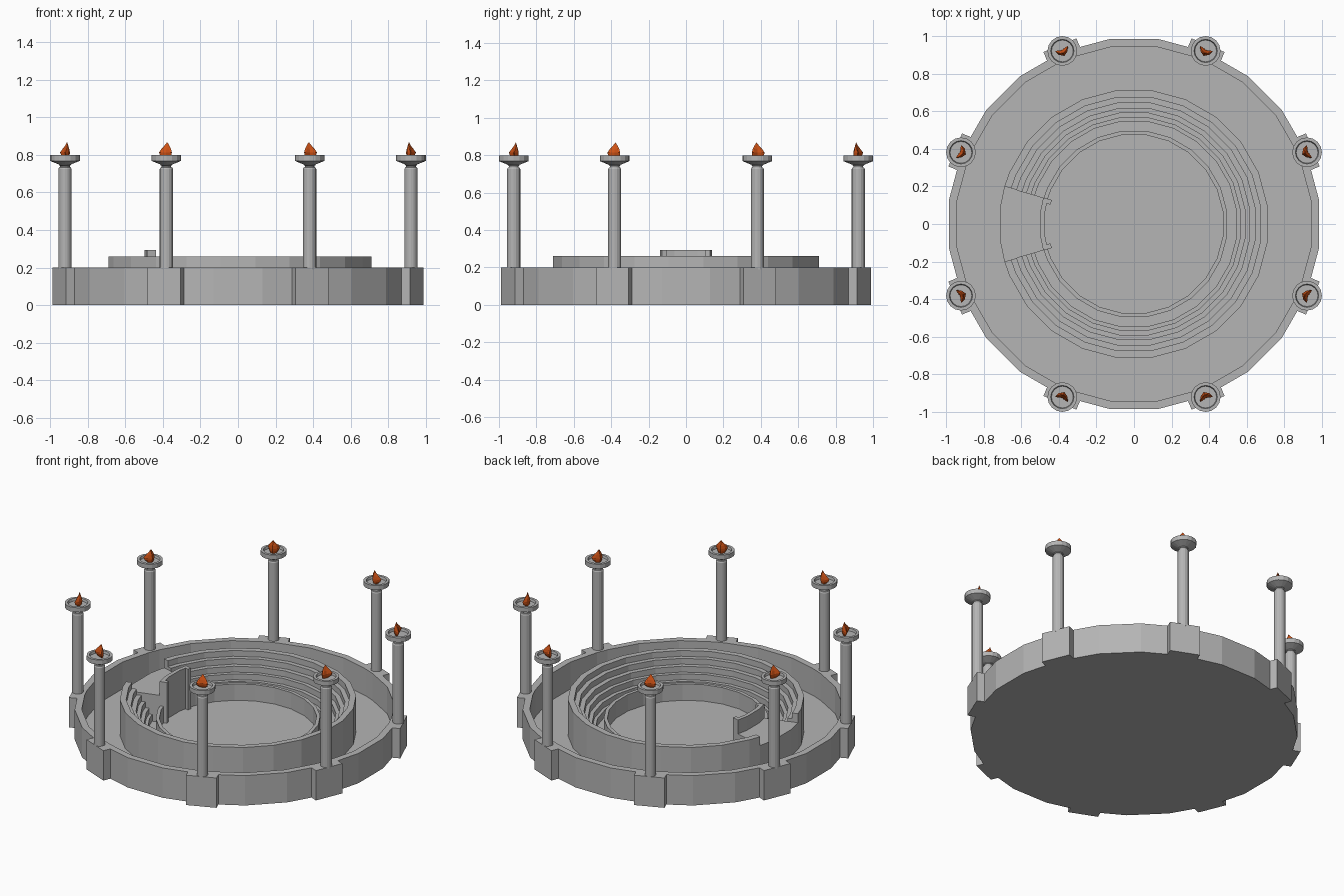
import bpy, bmesh, math
from mathutils import Matrix

if "Cube" in bpy.data.objects:
    bpy.data.objects.remove(bpy.data.objects["Cube"])

def material(name, rgb):
    m = bpy.data.materials.new(name)
    m.diffuse_color = (*rgb, 1)
    m.use_nodes = True
    m.node_tree.nodes["Principled BSDF"].inputs["Base Color"].default_value = m.diffuse_color
    return m

STONE = material("grey stone", (0.46, 0.46, 0.46))
FIRE = material("orange flame", (0.62, 0.085, 0.008))

def finish(name, bm, mat):
    bmesh.ops.remove_doubles(bm, verts=bm.verts, dist=1e-5)
    bmesh.ops.recalc_face_normals(bm, faces=bm.faces)
    me = bpy.data.meshes.new(name)
    bm.to_mesh(me)
    bm.free()
    me.materials.append(mat)
    ob = bpy.data.objects.new(name, me)
    bpy.context.collection.objects.link(ob)
    return ob

def revolve(name, profile, angles, full, wrap, mat=STONE):
    """Sweep (r, z) points round the z axis through a list of angles in degrees."""
    bm = bmesh.new()
    rows = [[bm.verts.new((r * math.cos(math.radians(a)), r * math.sin(math.radians(a)), z))
             for r, z in profile] for a in angles]
    n, k = len(rows), len(profile)
    for i in range(n if full else n - 1):
        a, b = rows[i], rows[(i + 1) % n]
        for j in range(k if wrap else k - 1):
            l = (j + 1) % k
            if profile[j][0] == 0:
                bm.faces.new((a[j], b[l], a[l]))
            elif profile[l][0] == 0:
                bm.faces.new((a[j], b[j], a[l]))
            else:
                bm.faces.new((a[j], b[j], b[l], a[l]))
    if not full:
        bm.faces.new(rows[0])
        bm.faces.new(rows[-1])
    return finish(name, bm, mat)

def box(name, size, centre, angle, mat=STONE):
    bm = bmesh.new()
    bmesh.ops.create_cube(bm, size=1)
    bm.transform(Matrix.Rotation(angle, 4, 'Z') @ Matrix.Translation(centre) @ Matrix.Diagonal((*size, 1)))
    return finish(name, bm, mat)

ring24 = [7.5 + 15 * i for i in range(24)]
FLOOR = 0.02
GAP = 16.2

# Round base with raised outer rim
revolve("base", [(0, 0), (0.993, 0), (0.993, 0.2), (0.95, 0.2), (0.95, FLOOR), (0, FLOOR)],
        ring24, True, False)

# Tiered seating, open at the -x side
seat_angles = [-180 + GAP] + [-157.5 + 15 * i for i in range(22)] + [180 - GAP]
radii = [0.55, 0.57, 0.595, 0.62, 0.65, 0.68]
tiers = [(0.718, 0.01), (0.718, 0.26)]
z = 0.26
for r in reversed(radii):
    tiers.append((r, z))
    z = max(z - 0.039, 0.01)
    tiers.append((r, z if r > 0.55 else 0.01))
revolve("seating", tiers, seat_angles, False, True)

# Low wall round the arena
revolve("arena_wall", [(0.5, 0.01), (0.5, 0.13), (0.478, 0.13), (0.478, 0.01)],
        seat_angles, False, True)

# Tribune platform in the opening, with its tall front panel and end posts
gap_angles = [180 - GAP, 172.5, 187.5, 180 + GAP]
revolve("tribune", [(0.718, 0.01), (0.718, 0.2), (0.49, 0.2), (0.49, 0.01)], gap_angles, False, True)
revolve("tribune_panel", [(0.503, 0.01), (0.503, 0.293), (0.478, 0.293), (0.478, 0.01)],
        gap_angles, False, True)
for s in (-1, 1):
    box("tribune_post", (0.045, 0.026, 0.283), (0.478, 0, 0.1515), math.radians(180 + s * (GAP - 1.5)))

# Eight piers, columns, fire bowls and flames
col = [(0, 0.19), (0.035, 0.19), (0.035, 0.725), (0.031, 0.733), (0.026, 0.735), (0.026, 0.742),
       (0.031, 0.745), (0.031, 0.75), (0, 0.75)]
bowl = [(0, 0.742), (0.03, 0.748), (0.079, 0.768), (0.079, 0.798), (0.062, 0.798), (0.058, 0.782), (0, 0.782)]
round16 = [22.5 * i for i in range(16)]
flame_rows = [(0.78, 0.018), (0.798, 0.033), (0.813, 0.037), (0.833, 0.027), (0.851, 0.013), (0.867, 0.001)]

def flame(name):
    """Curled flame: crescent cross-sections tapering to a tip."""
    bm = bmesh.new()
    rows = []
    for z, w in flame_rows:
        row = []
        for i in range(8):
            t = math.tau * i / 8
            y = w * math.cos(t)
            x = 0.45 * w * math.sin(t) + 18 * y * y - 0.012
            row.append(bm.verts.new((x, y, z)))
        rows.append(row)
    for a, b in zip(rows, rows[1:]):
        for i in range(8):
            j = (i + 1) % 8
            bm.faces.new((a[i], a[j], b[j], b[i]))
    bm.faces.new(rows[0])
    bm.faces.new(rows[-1])
    return finish(name, bm, FIRE)

for i in range(8):
    a = math.radians(22.5 + 45 * i)
    box("pier", (0.085, 0.19, 0.2), (0.9875, 0, 0.1), a)
    for ob in (revolve("column", col, round16, True, False),
               revolve("fire_bowl", bowl, round16, True, False),
               flame("flame")):
        ob.location = (0.997 * math.cos(a), 0.997 * math.sin(a), 0)
        ob.rotation_euler = (0, 0, a)
